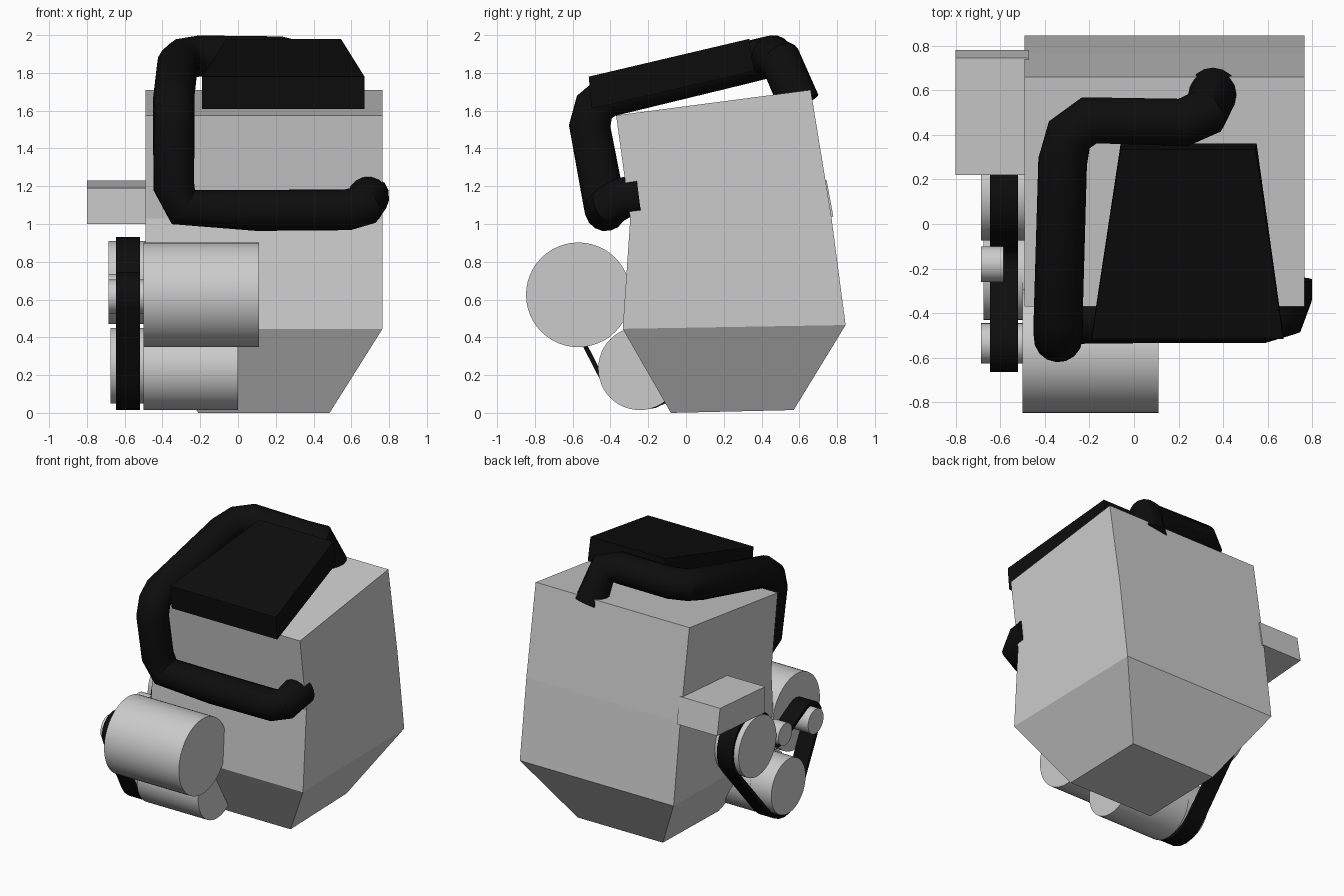
import bpy, bmesh, math
from mathutils import Vector

if "Cube" in bpy.data.objects:
    bpy.data.objects.remove(bpy.data.objects["Cube"])


def material(name, v):
    m = bpy.data.materials.new(name)
    m.diffuse_color = (v, v, v, 1)
    m.use_nodes = True
    m.node_tree.nodes["Principled BSDF"].inputs["Base Color"].default_value = m.diffuse_color
    return m


metal = material("grey metal", 0.6)
rubber = material("black rubber", 0.004)


def finish(name, bm, mat, smooth=False):
    bmesh.ops.recalc_face_normals(bm, faces=bm.faces[:])
    me = bpy.data.meshes.new(name)
    bm.to_mesh(me)
    bm.free()
    ob = bpy.data.objects.new(name, me)
    bpy.context.collection.objects.link(ob)
    me.materials.append(mat)
    if smooth:
        shade(ob)
    return ob


def shade(ob):
    bpy.ops.object.select_all(action='DESELECT')
    bpy.context.view_layer.objects.active = ob
    ob.select_set(True)
    bpy.ops.object.shade_smooth_by_angle(angle=math.radians(35))


def loft(name, rings, mat):
    """Closed solid through a list of equal-sized point rings."""
    bm = bmesh.new()
    vs = [[bm.verts.new(p) for p in r] for r in rings]
    n = len(vs[0])
    for a, b in zip(vs, vs[1:]):
        for i in range(n):
            j = (i + 1) % n
            bm.faces.new((a[i], a[j], b[j], b[i]))
    bm.faces.new(vs[0])
    bm.faces.new(vs[-1])
    return finish(name, bm, mat)


def cylinder_x(name, x0, x1, y, z, r):
    bm = bmesh.new()
    bmesh.ops.create_cone(bm, cap_ends=True, segments=48, radius1=r, radius2=r, depth=x1 - x0)
    for v in bm.verts:
        v.co = Vector(((x0 + x1) / 2 + v.co.z, y + v.co.x, z + v.co.y))
    return finish(name, bm, metal, True)


# Engine block with tapered sump: x0, x1, front y, front z, back y, back z
sections = [(-.21, .485, -.08, .0, .57, .015), (-.49, .765, -.335, .445, .845, .465),
            (-.49, .765, -.295, 1.03, .768, 1.05), (-.49, .765, -.37, 1.575, .66, 1.71)]
loft("engine_block", [[(a, yf, zf), (b, yf, zf), (b, yb, zb), (a, yb, zb)]
                      for a, b, yf, zf, yb, zb in sections], metal)

# Bracket box on the left side
side = [(.22, 1.0), (.78, 1.04), (.745, 1.23), (.22, 1.19)]
loft("side_bracket", [[(x, y, z) for y, z in side] for x in (-.8, -.47)], metal)

# Flat slanted cover on top
loft("top_cover", [
    [(-.19, -.5, 1.61), (.67, -.5, 1.61), (.55, .36, 1.81), (-.06, .36, 1.81)],
    [(-.19, -.515, 1.78), (.67, -.515, 1.78), (.545, .335, 1.98), (-.06, .335, 1.98)]], rubber)

# Front accessory drums
cylinder_x("upper_drum", -.5, .11, -.57, .625, .277)
cylinder_x("lower_drum", -.5, 0, -.245, .235, .22)

# Pulleys: y, z, radius, x0, x1, signed belt radius
pulleys = {"large_pulley": (.145, .69, .22, -.685, -.48, .228),
           "idler_pulley": (-.18, .655, .08, -.685, -.585, -.088),
           "upper_pulley": (-.535, .615, .09, -.685, -.49, .118),
           "lower_pulley": (-.23, .25, .2, -.675, -.49, .222)}
for name, (y, z, r, x0, x1, _) in pulleys.items():
    cylinder_x(name, x0, x1, y, z, r)

# Drive belt: tangent lines and arcs round the pulleys
P = [(Vector(p[:2]), p[5]) for p in pulleys.values()]
normals = []
for i, (c, r) in enumerate(P):
    c2, r2 = P[(i + 1) % len(P)]
    D = c2 - c
    normals.append(math.atan2(D.y, D.x) + math.acos(max(-1, min(1, (r2 - r) / D.length))))
path = []
for i, (c, r) in enumerate(P):
    a, b = normals[i - 1], normals[i]
    sweep = (b - a) % math.tau if r > 0 else -((a - b) % math.tau)
    steps = max(2, math.ceil(abs(sweep) / 0.3))
    for k in range(steps + 1):
        t = a + sweep * k / steps
        n = Vector((math.cos(t), math.sin(t)))
        path.append((c - n * r, n))
bm = bmesh.new()
loops = []
for p, n in path:
    loops.append([bm.verts.new((x, *(p + n * o)))
                  for x, o in ((-.645, -.012), (-.52, -.012), (-.52, .012), (-.645, .012))])
for a, b in zip(loops, loops[1:] + loops[:1]):
    for i in range(4):
        j = (i + 1) % 4
        bm.faces.new((a[i], a[j], b[j], b[i]))
finish("drive_belt", bm, rubber, True)

# Thick hose from the top, over the left side and across the front
hose = [(.36, .6, 1.64), (.32, .5, 1.87), (.22, .455, 1.885), (-.2, .465, 1.89), (-.29, .4, 1.875),
        (-.32, .28, 1.845), (-.34, -.42, 1.672), (-.34, -.485, 1.62), (-.34, -.51, 1.52),
        (-.34, -.45, 1.2), (-.29, -.43, 1.09), (.1, -.425, 1.072), (.58, -.425, 1.075),
        (.67, -.405, 1.1), (.69, -.33, 1.14), (.69, -.25, 1.15)]
cu = bpy.data.curves.new("hose", 'CURVE')
cu.dimensions = '3D'
cu.bevel_depth = .11
cu.bevel_resolution = 6
cu.use_fill_caps = True
sp = cu.splines.new('POLY')
sp.points.add(len(hose) - 1)
for pt, co in zip(sp.points, hose):
    pt.co = (*co, 1)
cu.materials.append(rubber)
ob = bpy.data.objects.new("hose", cu)
bpy.context.collection.objects.link(ob)
bpy.ops.object.select_all(action='DESELECT')
bpy.context.view_layer.objects.active = ob
ob.select_set(True)
bpy.ops.object.convert(target='MESH')
shade(bpy.context.view_layer.objects.active)
